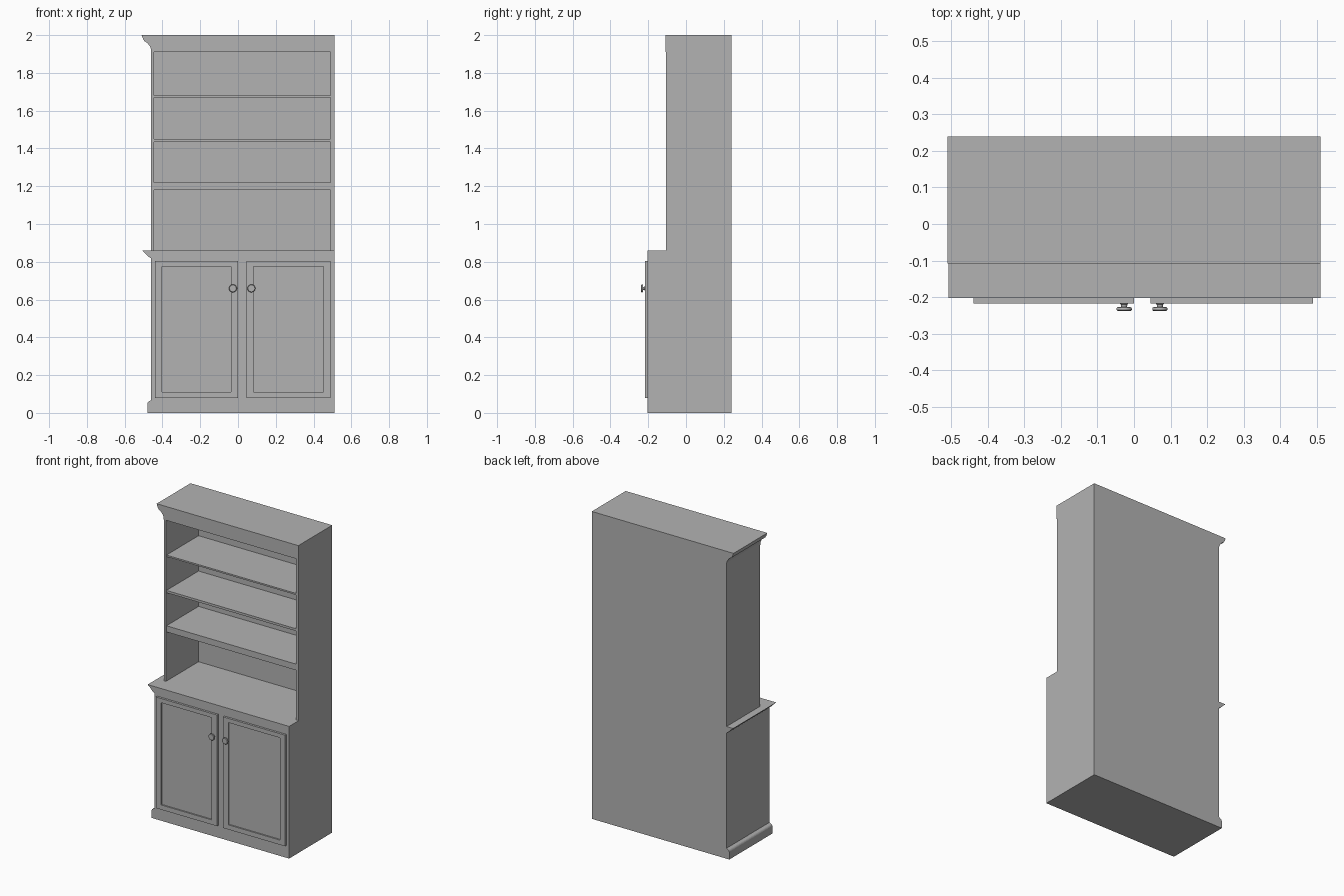
import bpy, bmesh, math
from mathutils import Matrix

cube = bpy.data.objects.get("Cube")
if cube:
    bpy.data.objects.remove(cube, do_unlink=True)

GREY = (0.45, 0.45, 0.45, 1)
paint = bpy.data.materials.new("grey_paint")
paint.use_nodes = True
paint.diffuse_color = GREY
paint.node_tree.nodes["Principled BSDF"].inputs["Base Color"].default_value = GREY

BACK, LOW_FRONT, TOP_FRONT = 0.24, -0.203, -0.105
LEFT, RIGHT = -0.46, 0.51


def finish(name, bm):
    bmesh.ops.recalc_face_normals(bm, faces=bm.faces)
    mesh = bpy.data.meshes.new(name)
    bm.to_mesh(mesh)
    bm.free()
    mesh.materials.append(paint)
    obj = bpy.data.objects.new(name, mesh)
    bpy.context.collection.objects.link(obj)
    return obj


def box(name, x, y, z):
    bm = bmesh.new()
    bmesh.ops.create_cube(bm, size=1)
    for v in bm.verts:
        for i, (lo, hi) in enumerate((x, y, z)):
            v.co[i] = lo if v.co[i] < 0 else hi
    return finish(name, bm)


def extrude_profile(name, points, y0, y1):
    """Front outline (x, z) pushed from y0 to y1."""
    bm = bmesh.new()
    face = bm.faces.new([bm.verts.new((x, y0, z)) for x, z in points])
    out = bmesh.ops.extrude_face_region(bm, geom=[face])
    for v in out["geom"]:
        if isinstance(v, bmesh.types.BMVert):
            v.co.y = y1
    return finish(name, bm)


def arc(cx, cz, r, a0, a1, steps=5):
    angles = [math.radians(a0 + (a1 - a0) * i / steps) for i in range(steps + 1)]
    return [(cx + r * math.cos(a), cz + r * math.sin(a)) for a in angles]


# Lower cupboard with skirting and worktop moulding on one end
lower = [(RIGHT, 0), (-0.48, 0), (-0.48, 0.045)]
lower += arc(LEFT, 0.045, 0.02, 180, 135, 3)[1:] + [(LEFT, 0.068)]
lower += [(LEFT, 0.818), (-0.475, 0.828), (-0.492, 0.846), (-0.508, 0.86), (RIGHT, 0.86)]
extrude_profile("lower_cupboard", lower, LOW_FRONT, BACK)

# Crown with cornice moulding on the same end
crown = [(RIGHT, 1.91), (LEFT, 1.91), (LEFT, 1.925)]
crown += [(-0.467, 1.942), (-0.482, 1.96), (-0.495, 1.967), (-0.503, 1.98), (-0.51, 2), (RIGHT, 2)]
extrude_profile("crown", crown, -0.108, BACK)

# Upper case
box("left_upright", (0.49, RIGHT), (TOP_FRONT, BACK), (0.86, 1.91))
box("right_upright", (LEFT, -0.445), (TOP_FRONT, BACK), (0.86, 1.91))
box("back_panel", (-0.445, 0.49), (0.23, BACK), (0.86, 1.91))
for name, z0, z1 in (("lower_shelf", 1.18, 1.22), ("middle_shelf", 1.435, 1.45),
                     ("upper_shelf", 1.67, 1.68)):
    box(name, (-0.445, 0.49), (-0.1, 0.23), (z0, z1))


def door(name, x0, x1):
    """Slab with a sunken centre panel."""
    obj = box(name, (x0, x1), (-0.217, LOW_FRONT), (0.08, 0.803))
    bm = bmesh.new()
    bm.from_mesh(obj.data)
    front = min(bm.faces, key=lambda f: f.calc_center_median().y)
    bmesh.ops.inset_region(bm, faces=[front], thickness=0.053)
    for v in front.verts:
        v.co.z += -0.007 if v.co.z < 0.4 else 0.01
    walls = bmesh.ops.extrude_discrete_faces(bm, faces=[front])
    for v in walls["faces"][0].verts:
        v.co.y += 0.009
    bm.to_mesh(obj.data)
    bm.free()


def knob(name, x, z):
    """Turned knob: flared foot, slim stem, flat round head."""
    rings = [(0.013, 0), (0.009, 0.004), (0.008, 0.011), (0.019, 0.012),
             (0.021, 0.015), (0.021, 0.019), (0.018, 0.022)]
    bm = bmesh.new()
    loops = []
    for r, d in rings:
        made = bmesh.ops.create_circle(bm, segments=20, radius=r,
                                       matrix=Matrix.Translation((0, 0, d)))
        loops.append(made["verts"])
    for a, b in zip(loops, loops[1:]):
        for i in range(20):
            j = (i + 1) % 20
            bm.faces.new((a[i], a[j], b[j], b[i]))
    bm.faces.new(loops[0])
    bm.faces.new(loops[-1])
    turn = Matrix.Translation((x, -0.216, z)) @ Matrix.Rotation(math.pi / 2, 4, "X")
    bmesh.ops.transform(bm, matrix=turn, verts=bm.verts)
    obj = finish(name, bm)
    bpy.ops.object.select_all(action="DESELECT")
    obj.select_set(True)
    bpy.context.view_layer.objects.active = obj
    bpy.ops.object.shade_smooth_by_angle(angle=math.radians(35))


# Doors and knobs
door("right_door", -0.44, 0.0)
door("left_door", 0.045, 0.49)
knob("right_knob", -0.027, 0.659)
knob("left_knob", 0.071, 0.659)
